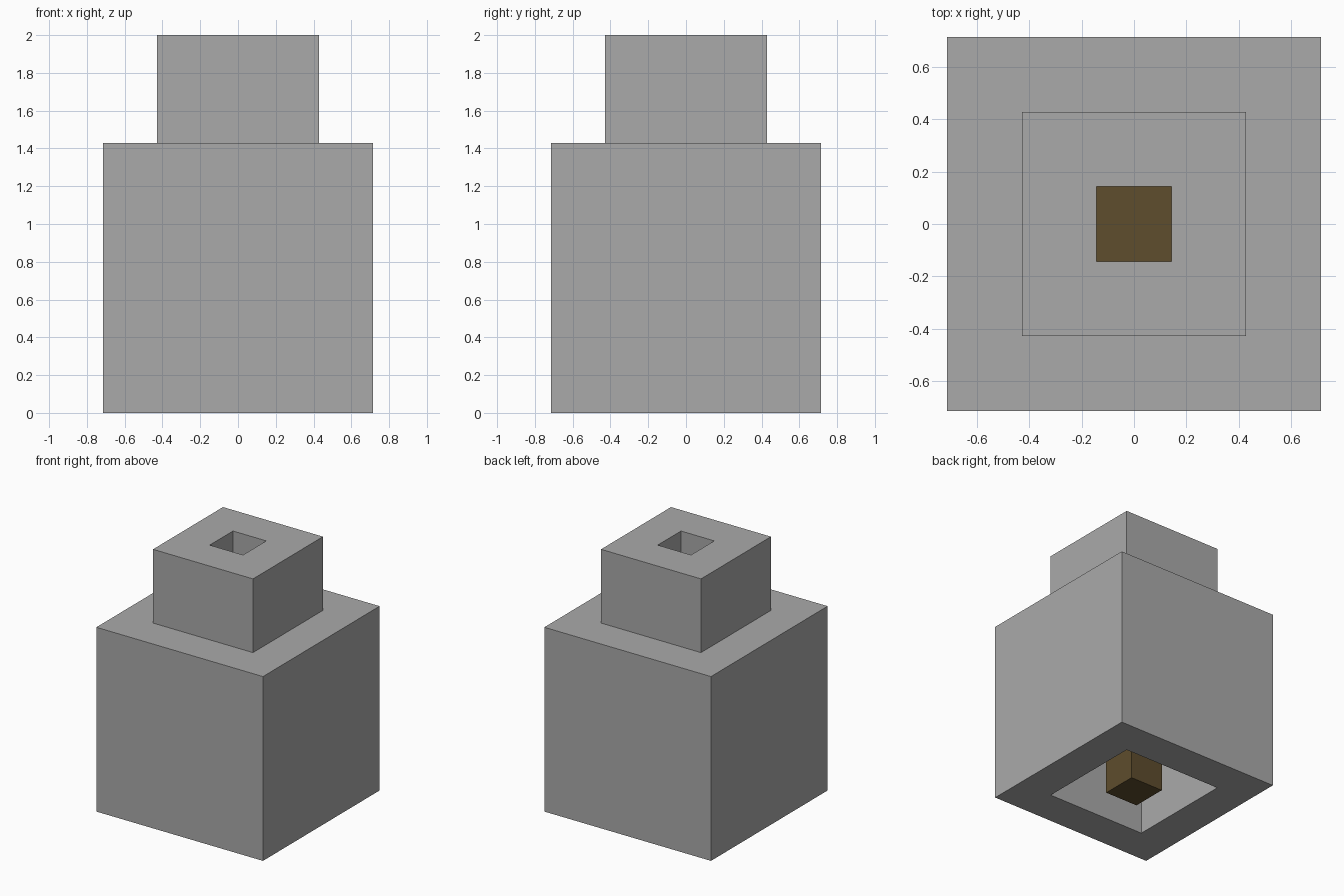
import bpy
import bmesh

cube = bpy.data.objects.get("Cube")
if cube:
    bpy.data.objects.remove(cube, do_unlink=True)

U = 1 / 7  # module: every dimension is a whole number of these


def srgb(*rgb):
    return tuple(((c / 255 + 0.055) / 1.055) ** 2.4 for c in rgb) + (1.0,)


def make_material(name, color):
    mat = bpy.data.materials.new(name)
    mat.use_nodes = True
    mat.diffuse_color = color
    bsdf = mat.node_tree.nodes["Principled BSDF"]
    bsdf.inputs["Base Color"].default_value = color
    bsdf.inputs["Roughness"].default_value = 0.8
    return mat


def square_loft(name, profile, mat, closed):
    """Sweep a (half width, height) profile around a square; cap the ends if open."""
    bm = bmesh.new()
    rings = [[bm.verts.new((sx * h * U, sy * h * U, z * U))
              for sx, sy in ((-1, -1), (1, -1), (1, 1), (-1, 1))]
             for h, z in profile]
    pairs = list(zip(rings, rings[1:]))
    if closed:
        pairs.append((rings[-1], rings[0]))
    else:
        bm.faces.new(rings[0])
        bm.faces.new(rings[-1])
    for a, b in pairs:
        for i in range(4):
            j = (i + 1) % 4
            bm.faces.new((a[i], a[j], b[j], b[i]))
    bmesh.ops.recalc_face_normals(bm, faces=bm.faces)
    mesh = bpy.data.meshes.new(name)
    bm.to_mesh(mesh)
    bm.free()
    mesh.materials.append(mat)
    obj = bpy.data.objects.new(name, mesh)
    bpy.context.collection.objects.link(obj)
    return obj


def square_tube(name, outer, inner, z0, z1, mat):
    profile = [(outer, z0), (outer, z1), (inner, z1), (inner, z0)]
    return square_loft(name, profile, mat, closed=True)


grey = make_material("stone grey", srgb(170, 170, 170))
brown = make_material("dark brown", srgb(94, 77, 45))

# Hollow outer body, open underneath
square_tube("body", 5, 3, 0, 10, grey)
# Narrow neck with a square shaft through it
square_tube("neck", 3, 1, 10, 14, grey)
# Post standing inside the body below the shaft
square_loft("inner_post", [(1, 0), (1, 10)], brown, closed=False)
